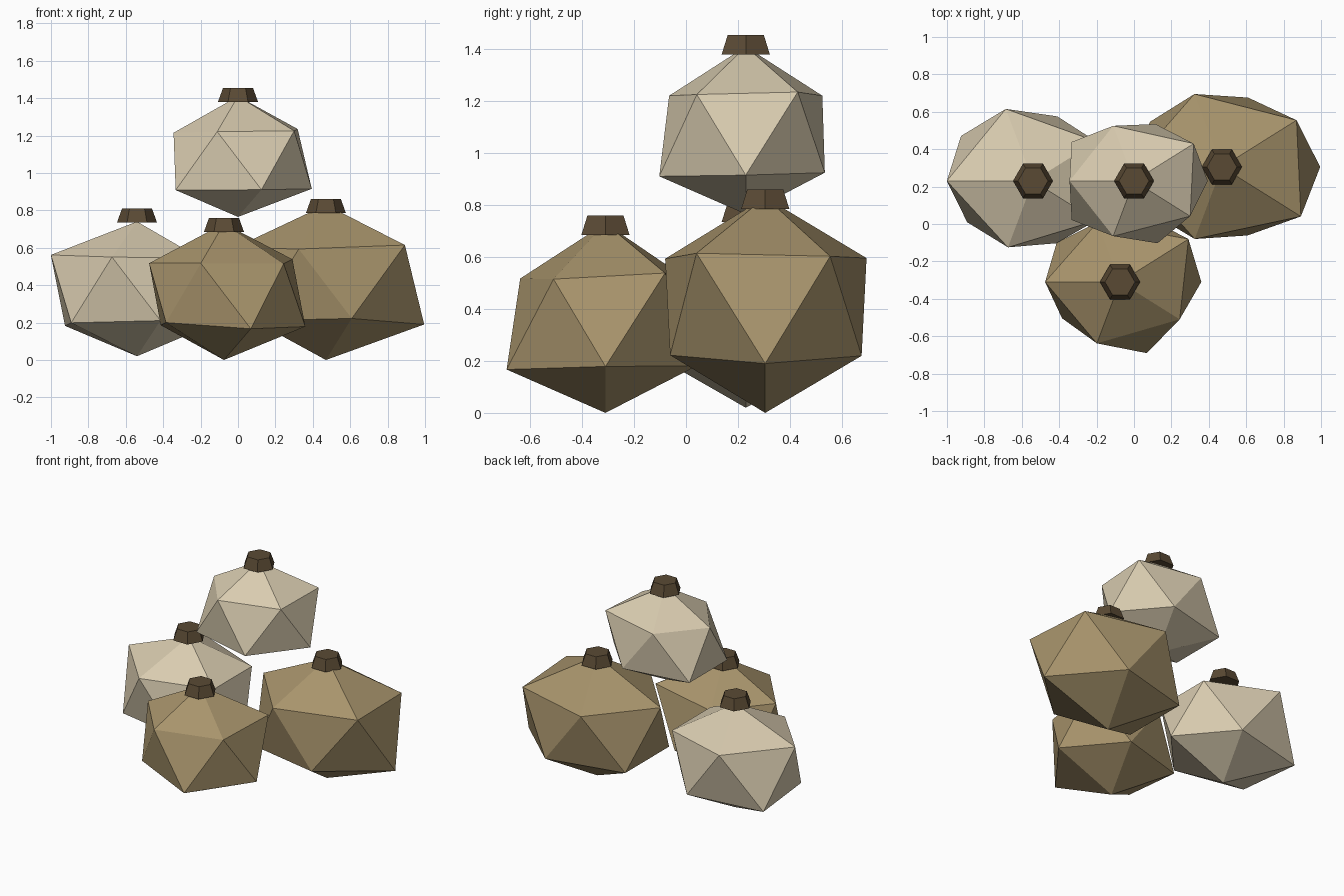
import bpy
import bmesh
from math import cos, sin, radians

default_cube = bpy.data.objects.get("Cube")
if default_cube:
    bpy.data.objects.remove(default_cube, do_unlink=True)


def make_material(name, hex_code):
    """Flat material from an sRGB hex colour."""
    channels = [int(hex_code[i:i + 2], 16) / 255 for i in (0, 2, 4)]
    linear = [((c + 0.055) / 1.055) ** 2.4 for c in channels]
    material = bpy.data.materials.new(name)
    material.use_nodes = True
    material.diffuse_color = (*linear, 1)
    shader = material.node_tree.nodes["Principled BSDF"]
    shader.inputs["Base Color"].default_value = (*linear, 1)
    shader.inputs["Roughness"].default_value = 0.9
    return material


pale_cloth = make_material("pale cloth", "d9ccb0")
tan_cloth = make_material("tan cloth", "a8946c")
dark_cord = make_material("dark cord", "5a4a34")

STRETCH_X = 1.16   # sacks are wider than deep
RING_RISE = 0.47   # height of a ring point for its radius
TIE_HEIGHT = 0.075


def add_object(name, bm, material):
    bmesh.ops.recalc_face_normals(bm, faces=bm.faces)
    mesh = bpy.data.meshes.new(name)
    bm.to_mesh(mesh)
    bm.free()
    mesh.materials.append(material)
    obj = bpy.data.objects.new(name, mesh)
    bpy.context.collection.objects.link(obj)


def make_sack(name, centre, bottom, top, upper, lower, material):
    """Lumpy twenty-sided sack: two rings of five points between two poles."""
    bm = bmesh.new()
    cx, cy, cz = centre

    def ring(radii, start, side):
        points = []
        for i, r in enumerate(radii):
            a = radians(start + 72 * i)
            points.append(bm.verts.new((cx + STRETCH_X * r * cos(a),
                                        cy + r * sin(a),
                                        cz + side * RING_RISE * r)))
        return points

    up = ring(upper, 36, 1)
    low = ring(lower, 0, -1)
    top_pole = bm.verts.new((cx, cy, top))
    bottom_pole = bm.verts.new((cx, cy, bottom))
    for i in range(5):
        j = (i + 1) % 5
        bm.faces.new((up[i], up[j], top_pole))
        bm.faces.new((low[j], low[i], bottom_pole))
        bm.faces.new((low[i], low[j], up[i]))
        bm.faces.new((up[j], up[i], low[j]))
    add_object(name, bm, material)


def make_tie(name, x, y, top):
    """Six-sided tapered knot closing the neck of a sack."""
    bm = bmesh.new()
    rings = []
    for radius, z in ((0.107, top - TIE_HEIGHT), (0.08, top)):
        rings.append([bm.verts.new((x + radius * cos(radians(60 * i)),
                                    y + radius * sin(radians(60 * i)), z))
                      for i in range(6)])
    base, cap = rings
    bm.faces.new(base)
    bm.faces.new(cap)
    for i in range(6):
        j = (i + 1) % 6
        bm.faces.new((base[i], base[j], cap[j], cap[i]))
    add_object(name, bm, dark_cord)


# name, centre, bottom, pole, tie top, upper radii, lower radii, cloth
sacks = [
    ("right_rear_sack", (-0.54, 0.23, 0.375), 0.02, 0.74, 0.81,
     (0.36, 0.405, 0.397, 0.373, 0.36), (0.37, 0.363, 0.41, 0.375, 0.35), pale_cloth),
    ("left_rear_sack", (0.47, 0.305, 0.403), 0.0, 0.83, 0.86,
     (0.425, 0.41, 0.42, 0.405, 0.45), (0.453, 0.39, 0.41, 0.41, 0.385), tan_cloth),
    ("front_sack", (-0.075, -0.31, 0.355), 0.0, 0.73, 0.76,
     (0.39, 0.335, 0.345, 0.345, 0.34), (0.375, 0.37, 0.36, 0.33, 0.4), tan_cloth),
    ("top_sack", (0.0, 0.23, 1.075), 0.765, 1.41, 1.455,
     (0.34, 0.31, 0.297, 0.31, 0.32), (0.34, 0.32, 0.355, 0.355, 0.35), pale_cloth),
]

for name, centre, bottom, pole, tie_top, upper, lower, cloth in sacks:
    make_sack(name, centre, bottom, pole, upper, lower, cloth)
    make_tie(name.replace("sack", "tie"), centre[0], centre[1], tie_top)
